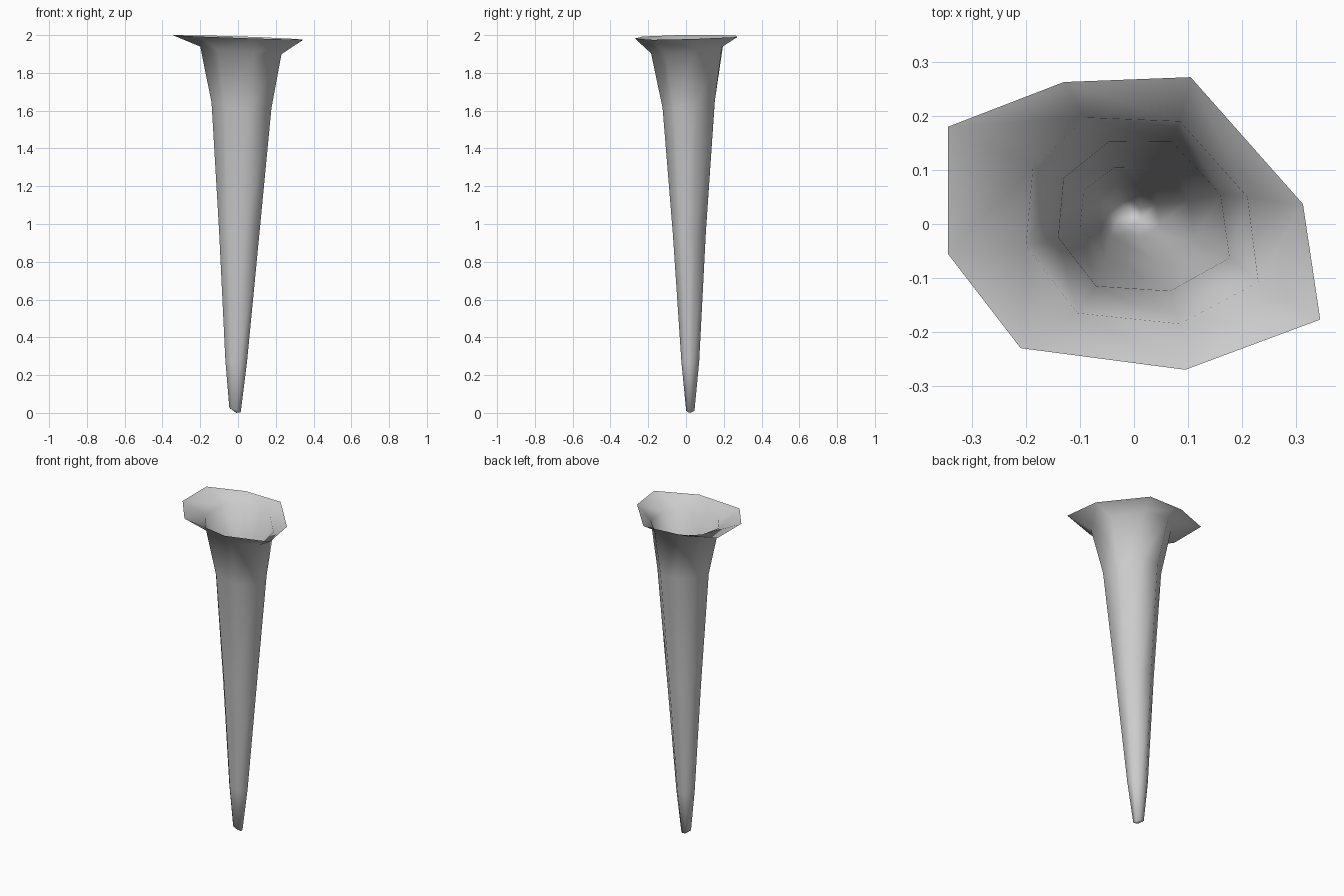
import bpy
import bmesh

default_cube = bpy.data.objects.get("Cube")
if default_cube:
    bpy.data.objects.remove(default_cube, do_unlink=True)


def make_material(name, color):
    material = bpy.data.materials.new(name)
    material.use_nodes = True
    material.diffuse_color = color
    material.node_tree.nodes["Principled BSDF"].inputs["Base Color"].default_value = color
    return material


def tilted_ring(bm, outline, height, slope_x, slope_y):
    """Place an outline on a gently tilted plane."""
    ring = []
    for x, y in outline:
        z = height + slope_x * x + slope_y * y
        ring.append(bm.verts.new((x, y, min(z, 2.0))))
    return ring


def shrink(outline, old_centre, new_centre, scale):
    """Scale an outline about its centre and move it."""
    return [tuple(new_centre[k] + (point[k] - old_centre[k]) * scale[k] for k in range(2))
            for point in outline]


def bridge(bm, upper, lower):
    count = len(upper)
    for i in range(count):
        j = (i + 1) % count
        bm.faces.new((upper[i], upper[j], lower[j], lower[i]))


# Irregular eight-sided outlines of the flared mouth
rim = [(-.345, .18), (-.13, .263), (.105, .272), (.313, .037),
       (.345, -.177), (.095, -.27), (-.21, -.23), (-.345, -.055)]
collar = [(-.187, .105), (-.09, .197), (.085, .19), (.21, .05),
          (.23, -.108), (.085, -.185), (-.105, -.165), (-.2, -.04)]
throat = [(-.13, .085), (-.045, .153), (.07, .152), (.16, .055),
          (.177, -.063), (.067, -.124), (-.07, -.115), (-.14, -.025)]
throat_centre = (.018, .015)

bm = bmesh.new()
rings = [
    tilted_ring(bm, rim, 1.989, -.033, .015),
    tilted_ring(bm, collar, 1.927, -.08, .09),
    tilted_ring(bm, throat, 1.635, -.08, .12),
]

# Tapering stem: height, centre, scale of the throat outline, slope
stem = [(.95, (.006, .018), (.67, .63), -.08),
        (.27, (-.01, .023), (.36, .34), -.1),
        (.009, (-.016, .023), (.19, .16), -.4)]
for height, centre, scale, slope in stem:
    outline = shrink(throat, throat_centre, centre, scale)
    rings.append(tilted_ring(bm, outline, height, slope, 0))

for upper, lower in zip(rings, rings[1:]):
    bridge(bm, upper, lower)

# Closed blunt tip
tip = rings[-1]
apex = bm.verts.new((-.01, .023, 0))
for a, b in zip(tip, tip[1:] + tip[:1]):
    bm.faces.new((a, b, apex))

for face in bm.faces:
    face.smooth = True

mesh = bpy.data.meshes.new("funnel_shell")
bm.to_mesh(mesh)
bm.free()
mesh.materials.append(make_material("light grey", (.6, .6, .6, 1)))
funnel = bpy.data.objects.new("funnel_shell", mesh)
bpy.context.collection.objects.link(funnel)
